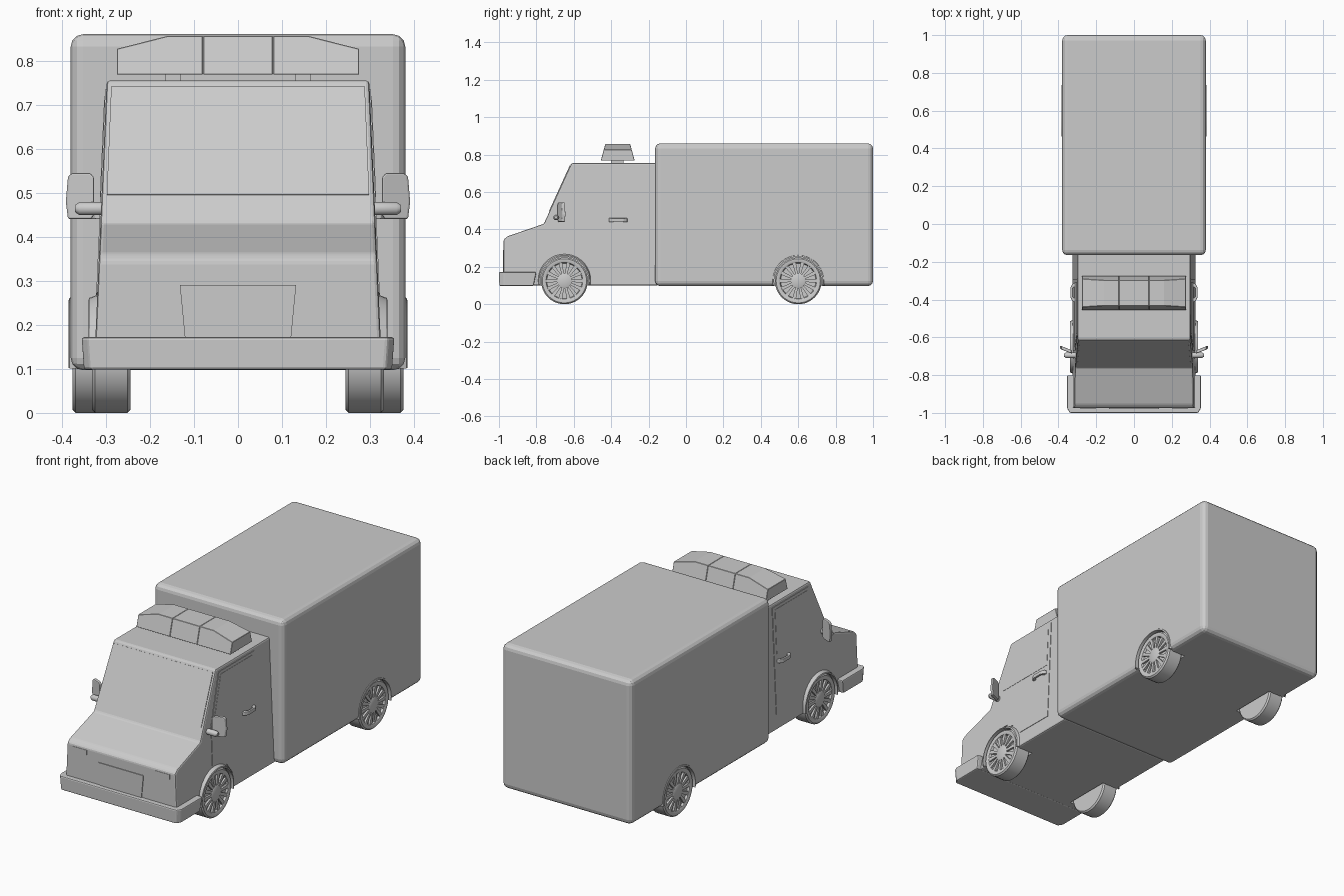
import bpy, bmesh, math

if "Cube" in bpy.data.objects:
    bpy.data.objects.remove(bpy.data.objects["Cube"])


def finish(name, bm, bevel=0, seg=2, mirror=False, smooth=False):
    bmesh.ops.recalc_face_normals(bm, faces=bm.faces)
    me = bpy.data.meshes.new(name)
    bm.to_mesh(me)
    bm.free()
    ob = bpy.data.objects.new(name, me)
    bpy.context.collection.objects.link(ob)
    if smooth:
        me.shade_smooth()
        me.set_sharp_from_angle(angle=math.radians(35))
    if bevel:
        b = ob.modifiers.new("bevel", "BEVEL")
        b.width, b.segments, b.limit_method = bevel, seg, "ANGLE"
        b.angle_limit = math.radians(15)
    if mirror:
        ob.modifiers.new("mirror", "MIRROR").use_mirror_merge = False
    return ob


def add_loft(bm, a, b):
    """Closed solid between two matching loops of points."""
    va, vb = [bm.verts.new(p) for p in a], [bm.verts.new(p) for p in b]
    bm.faces.new(va)
    bm.faces.new(vb[::-1])
    n = len(a)
    for i in range(n):
        j = (i + 1) % n
        bm.faces.new((va[i], vb[i], vb[j], va[j]))


def loft(name, a, b, **kw):
    bm = bmesh.new()
    add_loft(bm, a, b)
    return finish(name, bm, **kw)


def block(name, x0, x1, y0, y1, z0, z1, **kw):
    ring = [(x0, y0), (x1, y0), (x1, y1), (x0, y1)]
    return loft(name, [(x, y, z0) for x, y in ring], [(x, y, z1) for x, y in ring], **kw)


def lathe(name, profile, cy, cz, n=40, **kw):
    """Revolve (x, radius) points around an axis parallel to x."""
    bm = bmesh.new()
    rings = [[bm.verts.new((x, cy + r * math.cos(t), cz + r * math.sin(t)))
              for t in (2 * math.pi * i / n for i in range(n))] for x, r in profile]
    for a, b in zip(rings, rings[1:]):
        for i in range(n):
            j = (i + 1) % n
            bm.faces.new((a[i], a[j], b[j], b[i]))
    bm.faces.new(rings[0])
    bm.faces.new(rings[-1][::-1])
    return finish(name, bm, smooth=True, **kw)


def half_width(z):
    return 0.327 - 0.044 * (z - 0.1)


def side_plate(name, pts, inner, outer, **kw):
    """Thin plate lying on the sloping cab side, from (y, z) points."""
    return loft(name, [(half_width(z) + inner, y, z) for y, z in pts],
                [(half_width(z) + outer, y, z) for y, z in pts], mirror=True, **kw)


# Cargo box
box = block("cargo_box", -0.38, 0.38, -0.165, 1.0, 0.097, 0.86, bevel=0.028, seg=3)

# Cab with bonnet and sloping windscreen
prof = [(-0.975, 0.1), (-0.975, 0.345), (-0.955, 0.363), (-0.76, 0.43),
        (-0.612, 0.755), (-0.15, 0.755), (-0.15, 0.1)]
cab = loft("cab", [(-half_width(z), y, z) for y, z in prof],
           [(half_width(z), y, z) for y, z in prof], bevel=0.008)

# Windscreen pane
def screen(z, w, out):
    y = -0.76 + (z - 0.43) * 0.148 / 0.325
    return [(s * w, y - out, z + out * 0.45) for s in (-1, 1)]
pane = [screen(0.495, 0.298, o) + screen(0.74, 0.288, o)[::-1] for o in (-0.005, 0.003)]
loft("windscreen", *pane)

# Bumper wrapping round the front
bump = [(-0.355, -0.8), (-0.355, -0.975), (-0.34, -1.0), (0.34, -1.0),
        (0.355, -0.975), (0.355, -0.8)]
bumper = loft("front_bumper", [(x * 0.985, y * 0.998 if y < -0.9 else y - 0.015, 0.098) for x, y in bump],
              [(x, y, 0.172) for x, y in bump], bevel=0.006)

# Grille panel and headlights
grille = [(-0.12, 0.165), (0.12, 0.165), (0.132, 0.29), (-0.132, 0.29)]
loft("grille_panel", [(x, -0.97, z) for x, z in grille], [(x, -0.979, z) for x, z in grille])
block("headlight", 0.2, 0.285, -0.977, -0.965, 0.31, 0.335, mirror=True)

# Doors, windows and handles
arch = [(-0.65 + 0.15 * math.cos(t), 0.125 + 0.15 * math.sin(t))
        for t in (math.radians(a) for a in (98, 75, 50, 22))]
door = side_plate("door", [(-0.67, 0.48), (-0.59, 0.735), (-0.29, 0.735), (-0.29, 0.18)]
                  + arch[::-1], -0.005, 0.0025)
side_plate("door_window", [(-0.65, 0.49), (-0.577, 0.72), (-0.31, 0.72), (-0.31, 0.49)],
           -0.005, 0.004)
grip = [(0.305, -0.415), (0.325, -0.41), (0.336, -0.39), (0.336, -0.335), (0.325, -0.315),
        (0.305, -0.31), (0.305, -0.325), (0.325, -0.34), (0.325, -0.385), (0.305, -0.4)]
loft("door_handle", [(x, y, 0.44) for x, y in grip], [(x, y, 0.46) for x, y in grip],
     mirror=True, bevel=0.003)

# Wing mirrors
face = [(0.327, 0.45), (0.333, 0.44), (0.386, 0.44), (0.391, 0.48),
        (0.386, 0.538), (0.376, 0.545), (0.336, 0.545), (0.327, 0.535)]
def mirror_y(x):
    return -0.688 + (x - 0.325) * 0.4
loft("wing_mirror", [(x, mirror_y(x), z) for x, z in face],
     [(x, mirror_y(x) + 0.018, z) for x, z in face], mirror=True, bevel=0.004)
lathe("mirror_arm", [(0.305, 0.015), (0.36, 0.015), (0.37, 0.008)], -0.695, 0.464,
      n=16, mirror=True)

# Roof light bar in three sections on two feet
def bar(name, pts, **kw):
    def half(z):
        return 0.09 - 0.27 * (z - 0.77)
    return loft(name, [(x, -0.365 - half(z), z) for x, z in pts],
                [(x, -0.365 + half(z), z) for x, z in pts], bevel=0.0015, seg=1, **kw)
bar("light_bar_centre", [(-0.079, 0.768), (0.079, 0.768), (0.079, 0.856), (-0.079, 0.856)])
bar("light_bar_side", [(0.08, 0.768), (0.275, 0.768), (0.275, 0.827), (0.16, 0.856),
                       (0.08, 0.856)], mirror=True)
block("light_bar_foot", 0.13, 0.165, -0.4, -0.335, 0.75, 0.772, mirror=True)

# Wheels, arches and wheel wells
for label, cy, xo, bodies in (("front", -0.65, 0.332, (cab, door)), ("rear", 0.6, 0.376, (box,))):
    xi, cz = xo - 0.088, 0.125
    lathe(label + "_wheel", [(xi, 0.09), (xi, 0.118), (xi + 0.007, 0.125), (xo - 0.007, 0.125),
                             (xo, 0.118), (xo, 0.103), (xo - 0.003, 0.098),
                             (xo - 0.014, 0.094)], cy, cz, mirror=True)
    lathe(label + "_hub", [(xo - 0.016, 0.04), (xo - 0.004, 0.04), (xo - 0.001, 0.034)],
          cy, cz, n=28, mirror=True)
    bm = bmesh.new()
    for i in range(14):
        t = 2 * math.pi * i / 14
        c, s = math.cos(t), math.sin(t)
        ring = [(r, w) for r, w in ((0.035, -0.006), (0.1, -0.01), (0.1, 0.01), (0.035, 0.006))]
        add_loft(bm, *[[(x, cy + r * c - w * s, cz + r * s + w * c) for r, w in ring]
                       for x in (xo - 0.016, xo - 0.004)])
    finish(label + "_spokes", bm, mirror=True)

    # Arch lip: half ring flaring outwards
    xs = 0.32 if label == "front" else 0.365
    a0 = math.radians(-10)
    bm = bmesh.new()
    n, rows = 20, []
    for i in range(n + 1):
        t = a0 + (math.pi - 2 * a0) * i / n
        rows.append([bm.verts.new((x, cy + r * math.cos(t), cz + r * math.sin(t)))
                     for x, r in ((xs, 0.129), (xs + 0.02, 0.129), (xs + 0.018, 0.136), (xs, 0.143))])
    for a, b in zip(rows, rows[1:]):
        for k in range(4):
            bm.faces.new((a[k], a[(k + 1) % 4], b[(k + 1) % 4], b[k]))
    bm.faces.new(rows[0])
    bm.faces.new(rows[-1])
    finish(label + "_arch_lip", bm, mirror=True, smooth=True)

    cutter = lathe(label + "_well_cutter", [(xi - 0.01, 0.131), (0.5, 0.131)], cy, cz, mirror=True)
    cutter.hide_render = True
    cutter.display_type = "WIRE"
    for body in bodies:
        m = body.modifiers.new("well", "BOOLEAN")
        m.operation, m.object, m.solver = "DIFFERENCE", cutter, "EXACT"
